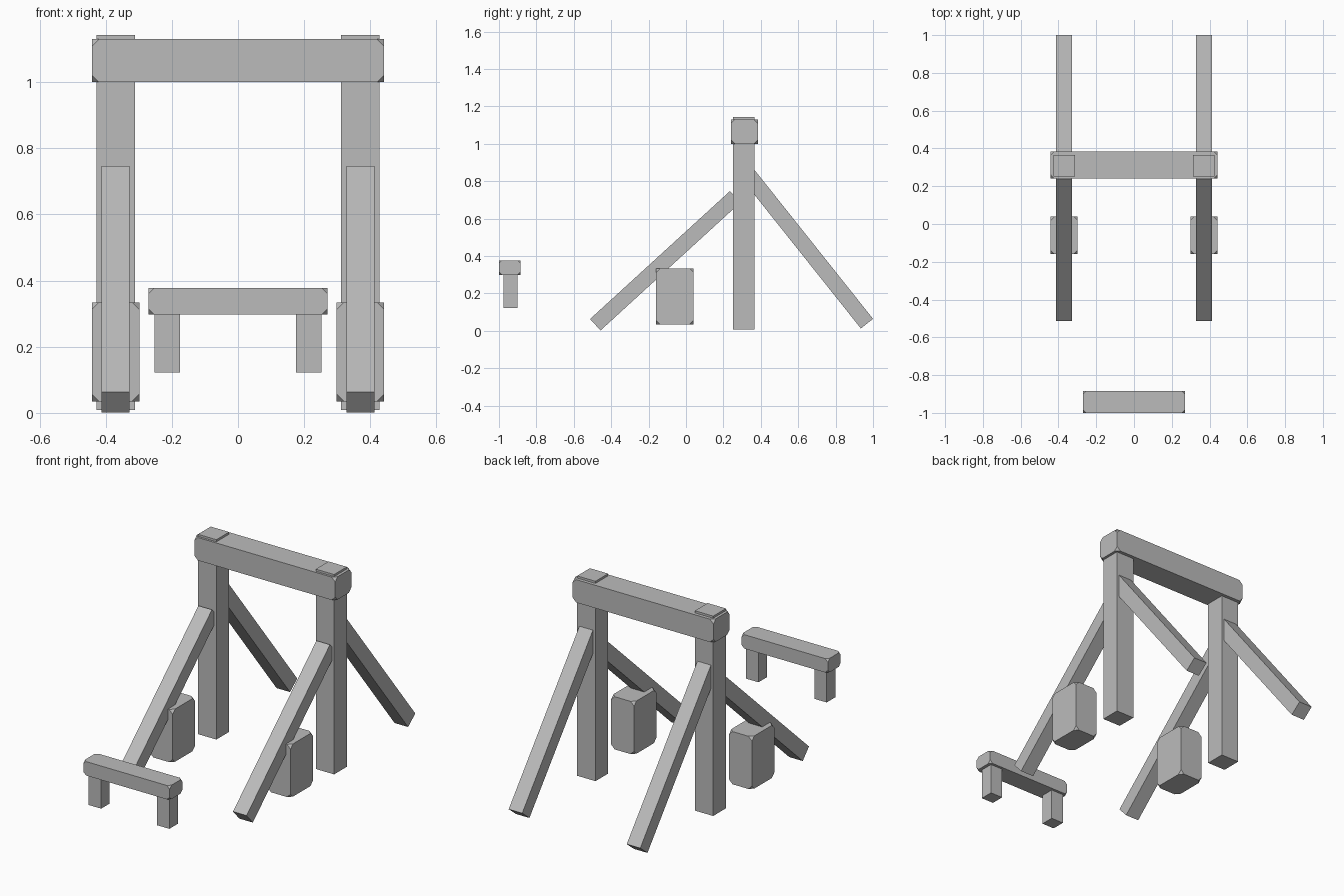
import bpy, bmesh
from mathutils import Vector

if "Cube" in bpy.data.objects:
    bpy.data.objects.remove(bpy.data.objects["Cube"])

grey = bpy.data.materials.new("plain_grey")
grey.diffuse_color = (0.5, 0.5, 0.5, 1)
grey.use_nodes = True
grey.node_tree.nodes["Principled BSDF"].inputs["Base Color"].default_value = grey.diffuse_color


def finish(name, bm, chip=0):
    bmesh.ops.recalc_face_normals(bm, faces=bm.faces)
    me = bpy.data.meshes.new(name)
    bm.to_mesh(me)
    bm.free()
    me.materials.append(grey)
    ob = bpy.data.objects.new(name, me)
    bpy.context.collection.objects.link(ob)
    if chip:  # chipped corners
        mod = ob.modifiers.new("chipped_corners", 'BEVEL')
        mod.affect = 'VERTICES'
        mod.width = chip
        mod.segments = 1
    return ob


def box(name, lo, hi, chip=0):
    lo, hi = Vector(lo), Vector(hi)
    bm = bmesh.new()
    bmesh.ops.create_cube(bm, size=1)
    for v in bm.verts:
        v.co = (lo + hi) / 2 + v.co * (hi - lo)
    return finish(name, bm, chip)


def brace(name, x0, x1, foot, head, width):
    """Square-ended timber; foot and head are (y, z) on its upper edge."""
    a, b = Vector(foot), Vector(head)
    d = (b - a).normalized()
    n = Vector((d.y, -d.x)) * width
    if n.y > 0:
        n = -n
    bm = bmesh.new()
    face = bm.faces.new([bm.verts.new((x0, p.x, p.y))
                         for p in (a, b, b + n, a + n)])
    ext = bmesh.ops.extrude_face_region(bm, geom=[face])
    for v in ext["geom"]:
        if isinstance(v, bmesh.types.BMVert):
            v.co.x = x1
    return finish(name, bm)


# Crossbeam and bench seat
box("crossbeam", (-0.442, 0.24, 1.0), (0.442, 0.385, 1.13), 0.022)
box("bench_seat", (-0.271, -1.0, 0.298), (0.271, -0.885, 0.377), 0.017)

# Paired parts on the left and right
for s, side in ((-1, "left"), (1, "right")):
    def pair(name, x0, x1, ys, zs, chip=0):
        a, b = sorted((s * x0, s * x1))
        box(side + "_" + name, (a, ys[0], zs[0]), (b, ys[1], zs[1]), chip)

    pair("post", 0.312, 0.427, (0.252, 0.366), (0.008, 1.142))
    pair("block", 0.298, 0.442, (-0.16, 0.04), (0.035, 0.334), 0.022)
    pair("bench_leg", 0.175, 0.253, (-0.977, -0.9), (0.122, 0.32))
    x0, x1 = sorted((s * 0.328, s * 0.413))
    brace(side + "_front_brace", x0, x1, (-0.513, 0.063), (0.235, 0.747), 0.083)
    brace(side + "_back_brace", x0, x1, (1.0, 0.064), (0.34, 0.893), 0.083)
